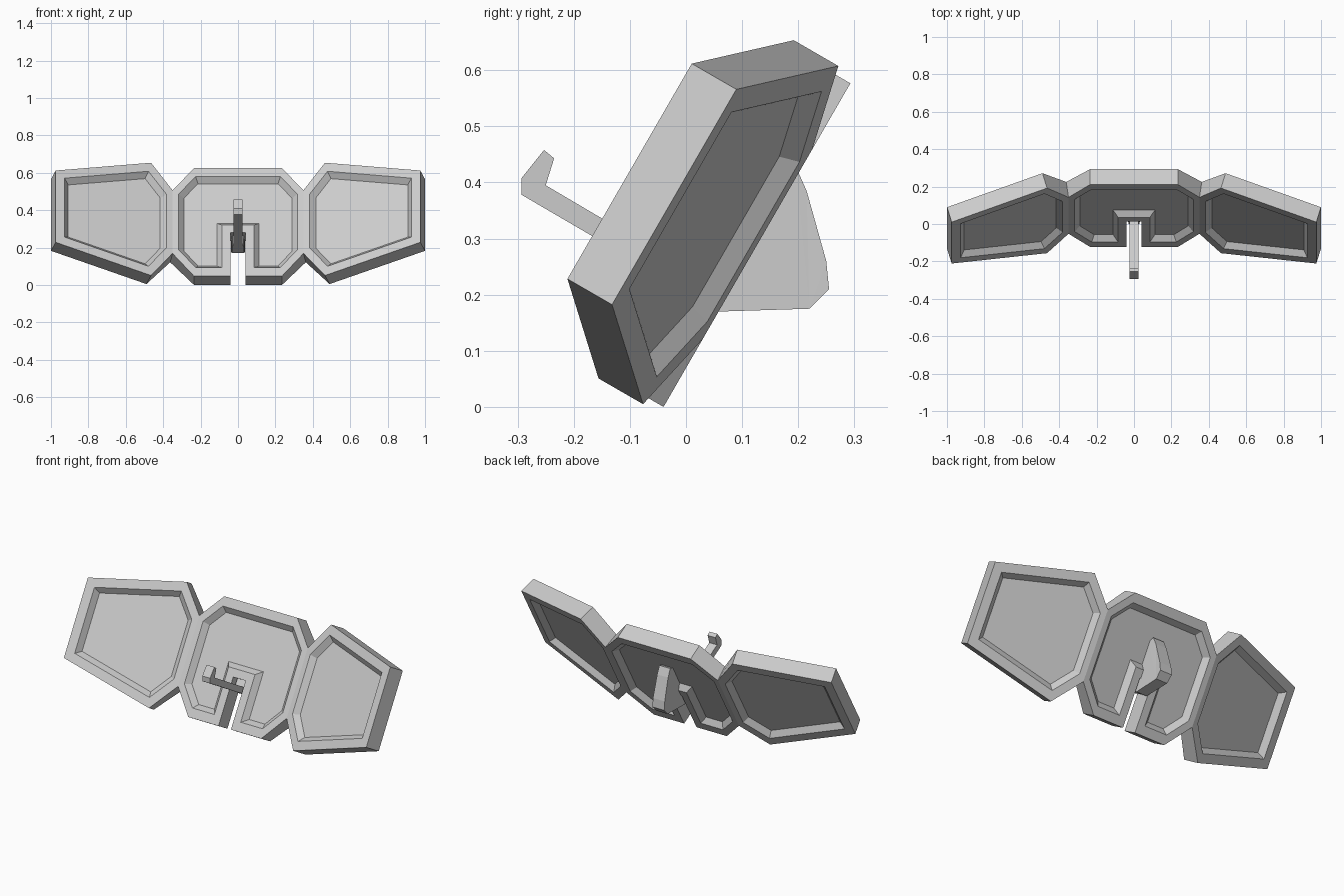
import bpy, bmesh, math
from mathutils import Vector, Matrix

if "Cube" in bpy.data.objects:
    bpy.data.objects.remove(bpy.data.objects["Cube"])

T, RECESS = 0.095, 0.03          # panel thickness, recess depth on each side
# panel frame: x, v up the 30 degree slope, w out of the front face
FRAME = Matrix(((1, 0, 0, 0), (0, 0.5, -0.866, -0.04), (0, 0.866, 0.5, 0), (0, 0, 0, 1)))


def offset(poly, dists):
    """Inset a counter-clockwise outline by one distance per edge."""
    n, lines = len(poly), []
    for i in range(n):
        a, b = Vector(poly[i]), Vector(poly[(i + 1) % n])
        d = (b - a).normalized()
        lines.append((a + Vector((-d.y, d.x)) * dists[i], d))
    out = []
    for i in range(n):
        (p, d), (q, e) = lines[i - 1], lines[i]
        k = ((q - p).x * e.y - (q - p).y * e.x) / (d.x * e.y - d.y * e.x)
        out.append(tuple(p + d * k))
    return out


def finish(name, bm):
    bmesh.ops.recalc_face_normals(bm, faces=bm.faces)
    me = bpy.data.meshes.new(name)
    bm.to_mesh(me)
    bm.free()
    ob = bpy.data.objects.new(name, me)
    bpy.context.collection.objects.link(ob)
    return ob


def panel(name, front, back, rims, matrix):
    """Slab with a raised rim and bevelled recess on both faces."""
    bm = bmesh.new()
    loops = []
    for poly, w, s in ((front, T, -1), (back, 0, 1)):
        rim = offset(poly, rims)
        floor = offset(poly, [r + 0.027 for r in rims])
        side = [(poly, w), (rim, w), (floor, w + s * RECESS)]
        rings = [[bm.verts.new(matrix @ Vector((x, y, h))) for x, y in p] for p, h in side]
        loops.append(rings if s < 0 else rings[::-1])
    # floor .. outer front, outer back .. floor
    chain = loops[0][::-1] + loops[1][::-1]
    for a, b in zip(chain, chain[1:]):
        for i in range(len(a)):
            j = (i + 1) % len(a)
            bm.faces.new((a[i], a[j], b[j], b[i]))
    bm.faces.new(chain[0])
    bm.faces.new(chain[-1])
    return finish(name, bm)


# the back rings were listed floor-first, so chain order is restored inside panel
MITRE = T * math.tan(math.radians(7.5))

# centre panel: octagon with a slot open at the bottom
half = [(0.04, 0), (0.235, 0), (0.35, 0.14), (0.35, 0.53), (0.235, 0.666)]
octagon = half + [(-x, v) for x, v in half[::-1]] + [(-0.04, 0.27), (0.04, 0.27)]
oct_back = [(x + math.copysign(MITRE, x) if abs(x) > 0.3 else x, v) for x, v in octagon]
rims = [0.052, 0.04, 0.033, 0.04, 0.052, 0.04, 0.033, 0.04, 0.052, 0.045, 0.045, 0.045]
panel("centre_panel", octagon, oct_back, rims, FRAME)

# wing panels: folded forward 15 degrees along the centre panel's side edge
fold = (FRAME @ Matrix.Translation((0.35, 0, T)) @ Matrix.Rotation(math.radians(-15), 4, 'Y')
        @ Matrix.Translation((0, 0, -T)))
wing = [(0, 0.14), (0.119, -0.014), (0.647, 0.112), (0.647, 0.555), (0.119, 0.682), (0, 0.53)]
wing_back = [(s - MITRE if s == 0 else s, v) for s, v in wing]
wings = panel("wing_panels", wing, wing_back, [0.045, 0.05, 0.05, 0.05, 0.045, 0.033], fold)
wings.modifiers.new("mirror", 'MIRROR').use_axis = (True, False, False)


def prism(name, profile):
    """Side profile of (y, z, half width) points, spanned across x."""
    bm = bmesh.new()
    l, r = ([bm.verts.new((s * h, y, z)) for y, z, h in profile] for s in (-1, 1))
    for i in range(len(l)):
        j = (i + 1) % len(l)
        bm.faces.new((l[i], l[j], r[j], r[i]))
    caps = [bm.faces.new(l), bm.faces.new(r)]
    bmesh.ops.triangulate(bm, faces=caps)
    return finish(name, bm)


# hooked arm through the slot
prism("hook_arm", [(y, z, 0.025) for y, z in (
    (0.12, 0.177), (-0.25, 0.395), (-0.235, 0.443), (-0.253, 0.458),
    (-0.293, 0.408), (-0.293, 0.378), (0.06, 0.172))])

# fin on the back
prism("back_fin", [(0.16, 0.42, 0.035), (0.195, 0.43, 0.035), (0.215, 0.385, 0.035),
                   (0.25, 0.26, 0.038), (0.255, 0.21, 0.038), (0.22, 0.175, 0.036),
                   (0.06, 0.17, 0.034), (0.0, 0.21, 0.03), (0.02, 0.24, 0.03)])
